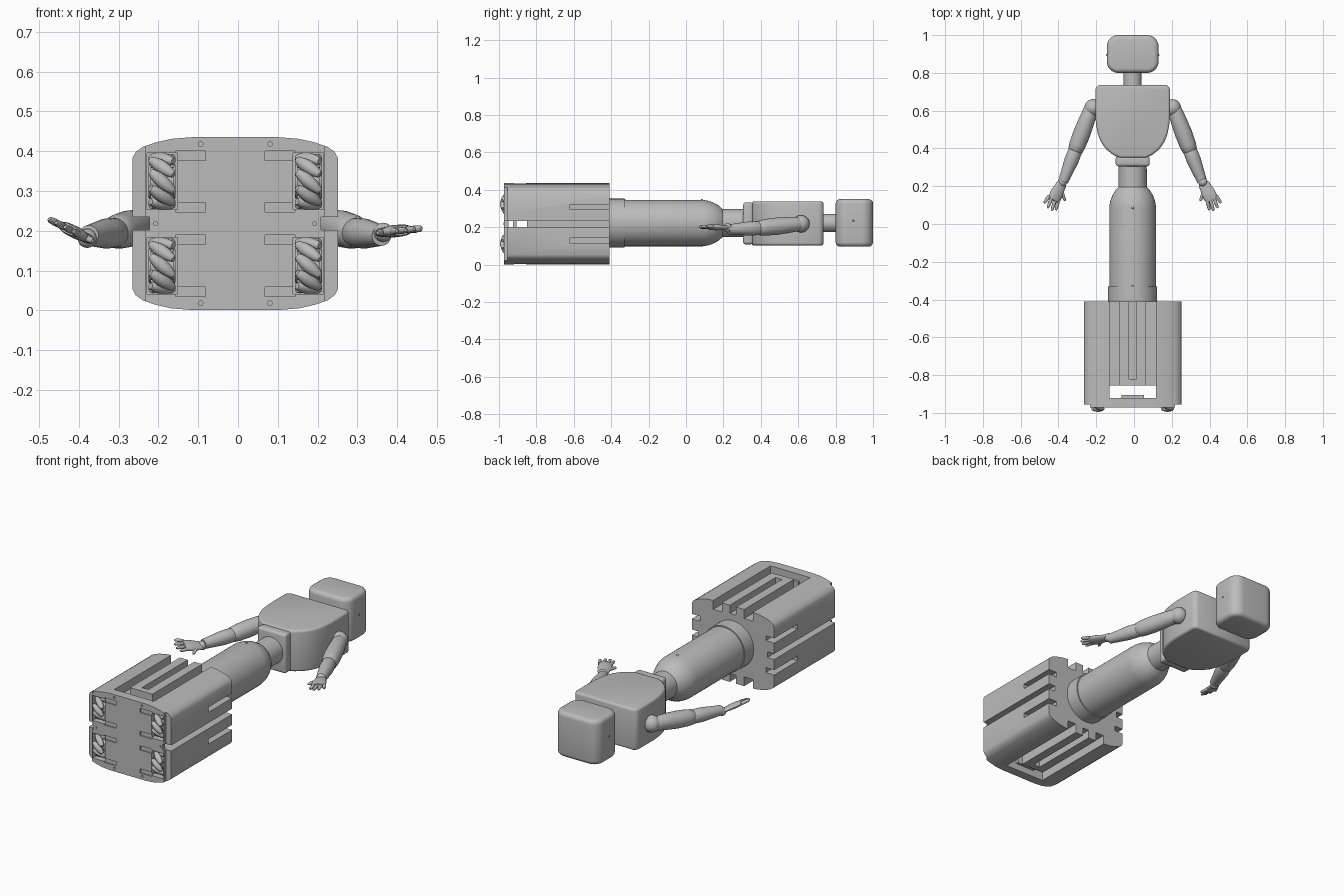
import bpy, bmesh, math
from mathutils import Vector

if "Cube" in bpy.data.objects:
    bpy.data.objects.remove(bpy.data.objects["Cube"])

CX, MID = -0.007, 0.218          # body centre line
parts = []

grey = bpy.data.materials.new("plain_grey")
grey.use_nodes = True
grey.diffuse_color = (0.5, 0.5, 0.5, 1)
grey.node_tree.nodes["Principled BSDF"].inputs["Base Color"].default_value = (0.5, 0.5, 0.5, 1)


def finish(name, bm):
    bmesh.ops.recalc_face_normals(bm, faces=bm.faces)
    mesh = bpy.data.meshes.new(name)
    bm.to_mesh(mesh)
    bm.free()
    mesh.materials.append(grey)
    ob = bpy.data.objects.new(name, mesh)
    bpy.context.collection.objects.link(ob)
    parts.append(ob)
    return ob


def box(name, x0, x1, y0, y1, z0, z1):
    bm = bmesh.new()
    bmesh.ops.create_cube(bm, size=1)
    for v in bm.verts:
        v.co = Vector((x0 + (v.co.x + 0.5) * (x1 - x0),
                       y0 + (v.co.y + 0.5) * (y1 - y0),
                       z0 + (v.co.z + 0.5) * (z1 - z0)))
    return finish(name, bm)


def prism(name, outline, offset):
    bm = bmesh.new()
    face = bm.faces.new([bm.verts.new(p) for p in outline])
    out = bmesh.ops.extrude_face_region(bm, geom=[face])["geom"]
    bmesh.ops.translate(bm, vec=offset, verts=[g for g in out if isinstance(g, bmesh.types.BMVert)])
    return finish(name, bm)


def limb(name, a, b, profile, flat=1.0, n=24, up=(0, 0, 1)):
    """Turned shape from a to b; profile holds (fraction, radius) pairs."""
    a, b = Vector(a), Vector(b)
    d = (b - a).normalized()
    side = d.cross(Vector(up)).normalized()
    top = side.cross(d)
    bm = bmesh.new()
    rings = []
    for t, r in profile:
        c = a.lerp(b, t)
        rings.append([bm.verts.new(c + r * (math.cos(k * math.tau / n) * side
                                            + flat * math.sin(k * math.tau / n) * top)) for k in range(n)])
    for p, q in zip(rings, rings[1:]):
        for k in range(n):
            bm.faces.new((p[k], p[(k + 1) % n], q[(k + 1) % n], q[k]))
    bm.faces.new(rings[0])
    bm.faces.new(rings[-1])
    return finish(name, bm)


def ball(name, c, r):
    bm = bmesh.new()
    bmesh.ops.create_uvsphere(bm, u_segments=24, v_segments=16, radius=r)
    bmesh.ops.translate(bm, vec=c, verts=bm.verts)
    return finish(name, bm)


def apply(ob, mod):
    bpy.context.view_layer.objects.active = ob
    bpy.ops.object.modifier_apply(modifier=mod.name)


def bevel(ob, width, segments=4):
    mod = ob.modifiers.new("round", 'BEVEL')
    mod.width, mod.segments = width, segments
    mod.limit_method, mod.angle_limit = 'ANGLE', 0.6
    apply(ob, mod)


def cut(ob, cutter):
    mod = ob.modifiers.new("cut", 'BOOLEAN')
    mod.operation, mod.solver, mod.object = 'DIFFERENCE', 'EXACT', cutter
    cutter.hide_render = True
    apply(ob, mod)
    parts.remove(cutter)
    bpy.data.objects.remove(cutter)


# Base shell outline: flat top and bottom with bowed corners
quarter = [(0.258, 0.165), (0.25, 0.18), (0.232, 0.193), (0.2, 0.204), (0.16, 0.213), (0.11, 0.217)]
loop = quarter + [(-x, z) for x, z in reversed(quarter)]
loop += [(-x, -z) for x, z in loop]
base = prism("base_shell", [(CX + x, -0.972, MID + z) for x, z in loop], (0, 0.562, 0))


def cut_box(x0, x1, y0, y1, z0, z1):
    cut(base, box("cutter", CX + x0, CX + x1, y0, y1, MID + z0, MID + z1))


# Shaft behind the front plate and the slit across the base
cut_box(-0.124, 0.124, -0.92, -0.855, -0.3, 0.3)
cut_box(-0.3, 0.3, -0.95, -0.85, -0.016, 0.016)
for s in (-1, 1):
    span = lambda lo, hi: sorted((s * lo, s * hi))
    # Rail grooves and middle slot on the top and bottom
    cut_box(-0.02, 0.02, -0.82, -0.4, *span(0.17, 0.25))
    for x in (-0.097, 0.097):
        cut_box(x - 0.027, x + 0.027, -0.87, -0.4, *span(0.165, 0.25))
    # Side grooves
    cut_box(*span(0.215, 0.3), -1, -0.4, -0.016, 0.016)
    for z in (-0.09, 0.09):
        cut_box(*span(0.205, 0.3), -0.62, -0.4, z - 0.014, z + 0.014)
    # Step at the outer front edges
    cut_box(*span(0.225, 0.3), -1, -0.955, -0.3, 0.3)
    for z in (-0.106, 0.106):
        # Wheel wells with slots leading inwards
        cut_box(*span(0.145, 0.222), -1, -0.835, z - 0.071, z + 0.071)
        for e in (-0.065, 0.065):
            cut_box(*span(0.075, 0.15), -1, -0.966, z + e - 0.012, z + e + 0.012)
    # Screw holes
    for z in (-0.2, 0.2):
        hole = limb("cutter", (CX + s * 0.087, -1, MID + z), (CX + s * 0.087, -0.95, MID + z),
                    [(0, 0.006), (1, 0.006)], n=12)
        cut(base, hole)
    limb("front_screw", (CX + s * 0.2, -0.976, MID), (CX + s * 0.2, -0.96, MID), [(0, 0.006), (1, 0.006)], n=12)
box("shaft_bracket", CX - 0.06, CX + 0.06, -0.925, -0.905, MID - 0.18, MID + 0.18)

# Wheels with slanted barrel rollers
barrel = [(0, 0.008), (0.08, 0.011), (0.3, 0.0155), (0.5, 0.017), (0.7, 0.0155), (0.92, 0.011), (1, 0.008)]
for sx in (-1, 1):
    for sz in (-1, 1):
        hub = Vector((CX + sx * 0.184, -0.922, MID + sz * 0.106))
        half = Vector((0.034, 0, 0))
        limb("wheel_hub", hub - half, hub + half, [(0, 0.042), (0.1, 0.044), (0.1, 0.036),
                                                    (0.9, 0.036), (0.9, 0.044), (1, 0.042)])
        for k in range(9):
            a = k * math.tau / 9
            out = Vector((0, -math.cos(a), math.sin(a)))
            tangent = Vector((0, math.sin(a), math.cos(a)))
            d = Vector((0.029, 0, 0)) - tangent * 0.025
            limb("wheel_roller", hub + out * 0.056 - d, hub + out * 0.056 + d, barrel, n=14, up=out)

# Column with lip, rounded shoulder and waist
col = [(-0.42, 0.13), (-0.33, 0.13), (-0.33, 0.124), (0.09, 0.124), (0.12, 0.119), (0.15, 0.108),
       (0.175, 0.094), (0.195, 0.075), (0.38, 0.074)]
limb("column", (CX, 0, 0.222), (CX, 1, 0.222), col, n=64)
for y in (-0.33, 0.085):
    ball("column_screw", (CX, y, 0.345), 0.006)
bevel(box("waist_collar", CX - 0.09, CX + 0.09, 0.305, 0.36, 0.108, 0.332), 0.015)

# Torso: shield outline with softened edges
shield = [(0.07, 0.35), (0.105, 0.367), (0.14, 0.395), (0.167, 0.432), (0.184, 0.475), (0.193, 0.52),
          (0.198, 0.57), (0.198, 0.71), (0.192, 0.728), (0.175, 0.736)]
shield += [(-x, y) for x, y in reversed(shield)]
bevel(prism("torso", [(CX + x, y, 0.102) for x, y in shield], (0, 0, 0.235)), 0.014)

# Neck and head
limb("neck", (CX, 0.72, 0.222), (CX, 0.82, 0.222), [(0, 0.048), (1, 0.048)], n=32)
head_outline = []
for k, (sx, sy) in enumerate([(1, 1), (-1, 1), (-1, -1), (1, -1)]):
    for i in range(9):
        a = (k + i / 8) * math.pi / 2
        head_outline.append((CX + sx * 0.077 + 0.06 * math.cos(a), 0.9 + sy * 0.04 + 0.06 * math.sin(a), 0.096))
bevel(prism("head", head_outline, (0, 0, 0.254)), 0.024)
for s in (-1, 1):
    ball("head_screw", (CX + s * 0.137, 0.895, 0.235), 0.005)

# Arms and hands, mirrored; the right hand is rolled more than the left
for s, side, roll in ((1, "left", 0.1), (-1, "right", 0.5)):
    P = lambda x, y, z: (CX + s * x, y, z)
    H = lambda x, y: P(x, y, 0.2 + roll * (x - 0.41))
    ball(side + "_shoulder", P(0.21, 0.615, 0.218), 0.046)
    limb(side + "_upper_arm", P(0.212, 0.63, 0.22), P(0.305, 0.385, 0.195),
         [(0, 0.03), (0.12, 0.038), (0.35, 0.043), (0.6, 0.046), (0.85, 0.044), (0.97, 0.04), (1, 0.034)])
    ball(side + "_elbow", P(0.298, 0.405, 0.197), 0.037)
    limb(side + "_forearm", P(0.295, 0.41, 0.196), P(0.368, 0.225, 0.188),
         [(0, 0.03), (0.1, 0.037), (0.4, 0.038), (0.8, 0.03), (1, 0.026)])
    ball(side + "_wrist", H(0.372, 0.222), 0.024)
    tilt = (-s * roll, 0, 1)
    limb(side + "_palm", H(0.37, 0.225), H(0.42, 0.125),
         [(0, 0.02), (0.15, 0.03), (0.3, 0.031), (0.6, 0.037), (0.9, 0.036), (1, 0.03)], flat=0.42, up=tilt)
    fingers = [((0.393, 0.13), (0.406, 0.073)), ((0.411, 0.13), (0.428, 0.07)),
               ((0.429, 0.14), (0.45, 0.084)), ((0.443, 0.15), (0.468, 0.11)), ((0.38, 0.185), (0.358, 0.122))]
    for root, tip in fingers:
        limb(side + "_finger", H(*root), H(*tip),
             [(0, 0.0085), (0.45, 0.0095), (0.5, 0.0085), (0.85, 0.008), (1, 0.004)], n=12, up=tilt)

# Smooth the rounded parts and keep hard edges crisp
bpy.ops.object.select_all(action='DESELECT')
for ob in parts:
    ob.select_set(True)
bpy.context.view_layer.objects.active = base
bpy.ops.object.shade_smooth_by_angle(angle=math.radians(35))
